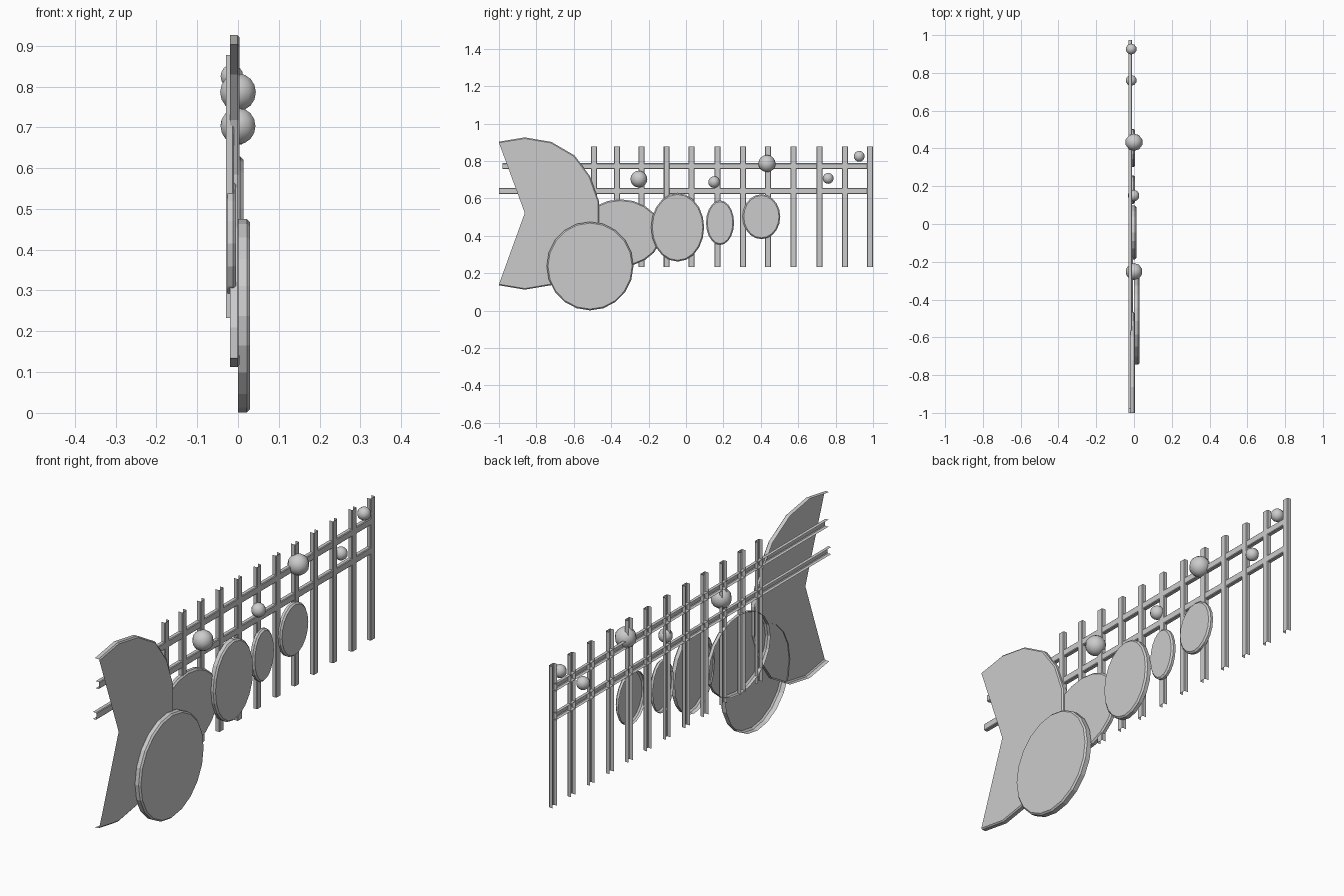
import bpy, bmesh
from math import sin, cos, pi, hypot

if "Cube" in bpy.data.objects:
    bpy.data.objects.remove(bpy.data.objects["Cube"])


def make(name, verts, faces):
    me = bpy.data.meshes.new(name)
    me.from_pydata(verts, [], faces)
    ob = bpy.data.objects.new(name, me)
    bpy.context.collection.objects.link(ob)
    return ob


def shell(name, rings, closed, extra=()):
    """Open-backed sheet: lofted rings, front cap (plus extra cap points)."""
    n = len(rings[0])
    verts = [v for r in rings for v in r] + list(extra)
    faces = []
    for k in range(len(rings) - 1):
        for i in range(n if closed else n - 1):
            j = (i + 1) % n
            a, b = k * n, (k + 1) * n
            faces.append((a + i, a + j, b + j, b + i))
    first = (len(rings) - 1) * n
    faces.append(tuple(range(first, len(verts))))
    return make(name, verts, faces)


def disc(name, y, z, ry, rz, x0, x1, n=20, c=0.007):
    def ring(x, d):
        return [(x, y + (ry - d) * cos(2 * pi * i / n), z + (rz - d) * sin(2 * pi * i / n))
                for i in range(n)]
    return shell(name, [ring(x0, 0), ring(x1 - c, 0), ring(x1, c)], True)


def channel(name, x0, x1, centre, lo, hi, vertical, w=0.016, c=0.003):
    """Bar with an open back and open ends."""
    prof = [(x0, -w), (x1 - c, -w), (x1, -w + c), (x1, w - c), (x1 - c, w), (x0, w)]
    verts = []
    for end in (lo, hi):
        for x, s in prof:
            verts.append((x, centre + s, end) if vertical else (x, end, centre + s))
    faces = []
    for i in range(5):
        f = (i, i + 1, i + 7, i + 6)
        faces.append(f if vertical else f[::-1])
    return make(name, verts, faces)


# Fence posts and rails
posts = [-0.492, -0.369, -0.238, -0.103, 0.029, 0.168, 0.305, 0.439, 0.575, 0.713, 0.85, 0.983]
for i, y in enumerate(posts):
    channel(f"post_{i + 1}", -0.029, -0.010, y, 0.233, 0.877, True)
channel("upper_rail", -0.029, -0.011, 0.772, -0.98, 0.975, False)
channel("lower_rail", -0.029, -0.011, 0.640, -1.0, 0.975, False)

# Large clipped shape with a notch on its outer side
cy, cz = -0.862, 0.519
half = [(-1.0, 0.384), (-0.862, 0.407), (-0.72, 0.383), (-0.595, 0.310), (-0.513, 0.199), (-0.465, 0.065)]
arc = [(y, cz - h) for y, h in half] + [(y, cz + h) for y, h in reversed(half)]


def arc_ring(x, d):
    pts = []
    for y, z in arc:
        r = hypot(y - cy, z - cz)
        k = 1 - d / r
        pts.append((x, y if y == -1.0 else cy + (y - cy) * k, cz + (z - cz) * k))
    return pts


shell("large_notched_panel", [arc_ring(-0.019, 0), arc_ring(-0.001, 0), arc_ring(0.004, 0.006)],
      False, [(0.004, -0.862, 0.522)])

# Oval and round discs
disc("front_disc", -0.513, 0.238, 0.232, 0.237, 0.0, 0.029)
disc("rear_oval", -0.35, 0.415, 0.22, 0.18, -0.026, -0.005)
disc("middle_oval", -0.045, 0.445, 0.142, 0.183, -0.012, 0.013)
disc("narrow_oval", 0.182, 0.47, 0.075, 0.119, -0.014, 0.005)
disc("small_oval", 0.403, 0.502, 0.101, 0.12, -0.014, 0.005)

# Berries
berries = [(0, -0.252, 0.703, 0.045), (-0.002, 0.15, 0.687, 0.031), (0, 0.433, 0.786, 0.046),
           (-0.015, 0.76, 0.707, 0.029), (-0.015, 0.926, 0.825, 0.029)]
for i, (x, y, z, r) in enumerate(berries):
    bm = bmesh.new()
    bmesh.ops.create_uvsphere(bm, u_segments=10, v_segments=8, radius=r)
    me = bpy.data.meshes.new(f"ball_{i + 1}")
    bm.to_mesh(me)
    bm.free()
    me.shade_smooth()
    ob = bpy.data.objects.new(f"ball_{i + 1}", me)
    ob.location = (x, y, z)
    bpy.context.collection.objects.link(ob)
